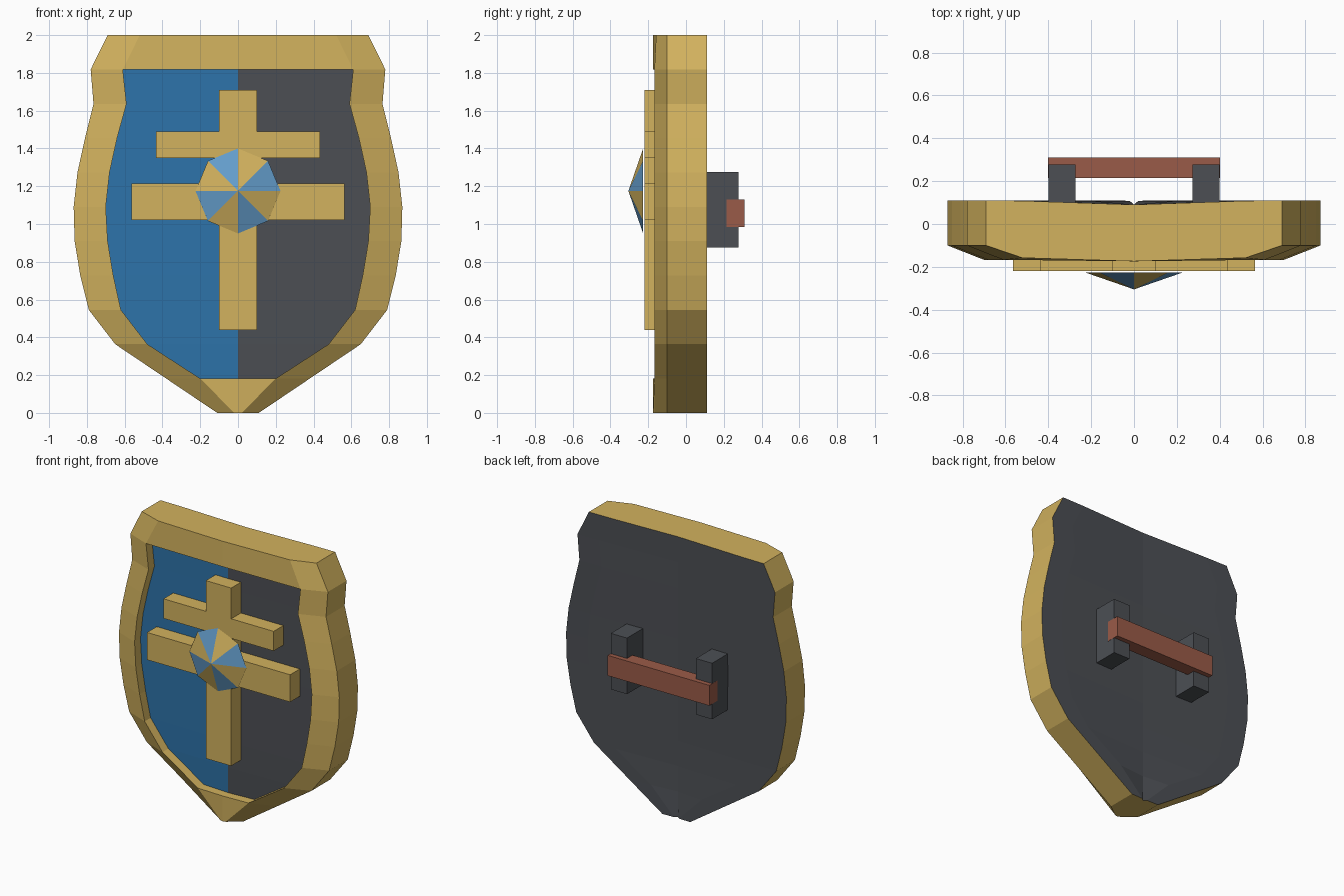
import bpy, bmesh, math

if "Cube" in bpy.data.objects:
    bpy.data.objects.remove(bpy.data.objects["Cube"])


def material(name, rgb):
    m = bpy.data.materials.new(name)
    lin = [(c / 255 / 12.92) if c / 255 < 0.04045 else ((c / 255 + 0.055) / 1.055) ** 2.4 for c in rgb]
    m.diffuse_color = (*lin, 1)
    m.use_nodes = True
    m.node_tree.nodes["Principled BSDF"].inputs["Base Color"].default_value = m.diffuse_color
    return m


GOLD = material("gold", (210, 178, 94))
BLUE = material("deep blue", (45, 115, 170))
LIGHT = material("light blue", (100, 157, 203))
DARK = material("dark grey", (76, 79, 84))
BROWN = material("brown leather", (154, 91, 72))


def finish(name, bm, mats):
    bmesh.ops.remove_doubles(bm, verts=bm.verts, dist=0.0005)
    bmesh.ops.recalc_face_normals(bm, faces=bm.faces)
    me = bpy.data.meshes.new(name)
    bm.to_mesh(me)
    bm.free()
    for m in mats:
        me.materials.append(m)
    ob = bpy.data.objects.new(name, me)
    bpy.context.collection.objects.link(ob)
    return ob


def box(name, x, y, z, mat):
    bm = bmesh.new()
    bmesh.ops.create_cube(bm, size=1)
    for v in bm.verts:
        for i, (a, b) in enumerate((x, y, z)):
            v.co[i] = a if v.co[i] < 0 else b
    return finish(name, bm, [mat])


# Shield body: half widths of the outline and of the inner rim, bottom to top
OUTER = [0.11, 0.38, 0.65, 0.79, 0.835, 0.865, 0.87, 0.85, 0.81, 0.765, 0.78, 0.69]
INNER = [0.02, 0.20, 0.48, 0.62, 0.66, 0.69, 0.70, 0.68, 0.64, 0.59, 0.61, 0.52]
STEP = 2 / 11
LAST = len(OUTER) - 1

bm = bmesh.new()


def quad(pts, mat):
    f = bm.faces.new([bm.verts.new(p) for p in pts])
    f.material_index = mat


for s in (-1, 1):
    rows = []
    for i, (o, n) in enumerate(zip(OUTER, INNER)):
        z = i * STEP
        rim_y = -0.158 if i == LAST else -0.167
        rows.append({
            "mid": (0, -0.174, z), "rim": (s * n, rim_y, z), "edge": (s * o, -0.10, z),
            "back_edge": (s * o, 0.11, z), "back_in": (s * n, 0.108, z), "back_mid": (0, 0.09, z),
            "panel": (s * n, -0.10, z), "panel_mid": (0, -0.113, z)})
    for i in range(LAST):
        a, b = rows[i], rows[i + 1]

        def strip(p, q, mat):
            quad((a[p], a[q], b[q], b[p]), mat)

        strip("rim", "edge", 0)
        strip("edge", "back_edge", 0)
        strip("back_edge", "back_in", 2)
        strip("back_in", "back_mid", 2)
        if i in (0, LAST - 1):          # solid gold bands at both ends
            strip("mid", "rim", 0)
        else:                           # recessed two-colour field
            strip("rim", "panel", 0)
            strip("panel", "panel_mid", 1 if s < 0 else 2)
    for i in (1, LAST - 1):             # lips of the end bands
        quad([rows[i][k] for k in ("mid", "rim", "panel", "panel_mid")], 0)
    for i in (0, LAST):                 # top and bottom caps
        quad([rows[i][k] for k in ("mid", "rim", "edge", "back_edge", "back_in", "back_mid")], 0)
finish("shield_body", bm, [GOLD, BLUE, DARK])

# Double-barred cross on the front
box("cross_stem", (-0.1, 0.1), (-0.22, -0.10), (0.44, 1.71), GOLD)
box("cross_upper_bar", (-0.435, 0.435), (-0.219, -0.11), (1.35, 1.49), GOLD)
box("cross_lower_bar", (-0.565, 0.565), (-0.219, -0.11), (1.02, 1.215), GOLD)

# Eight-sided boss with alternating colours
bm = bmesh.new()
ring = [bm.verts.new((0.225 * math.sin(k * math.pi / 4), -0.227, 1.175 + 0.225 * math.cos(k * math.pi / 4)))
        for k in range(8)]
tip = bm.verts.new((0, -0.305, 1.175))
bm.faces.new(ring)
for k in range(8):
    bm.faces.new((ring[k], ring[(k + 1) % 8], tip)).material_index = k % 2
finish("boss", bm, [GOLD, LIGHT])

# Handle on the back
for side, s in (("left", -1), ("right", 1)):
    box("handle_bracket_" + side, sorted((s * 0.272, s * 0.40)), (0.09, 0.277), (0.875, 1.275), DARK)
box("handle_grip", (-0.401, 0.401), (0.215, 0.31), (0.985, 1.13), BROWN)
